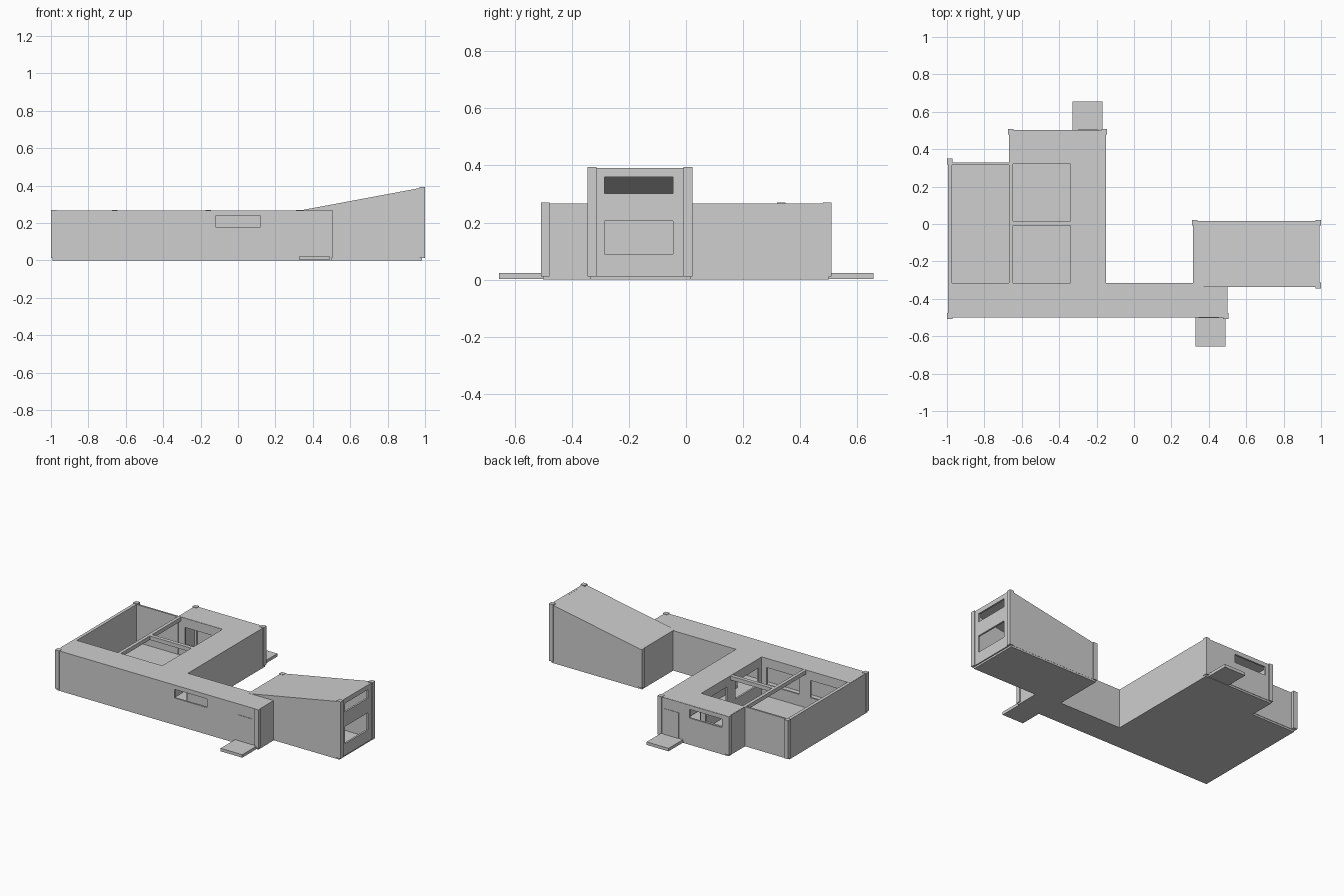
import bpy, bmesh
from mathutils import Vector

if "Cube" in bpy.data.objects:
    bpy.data.objects.remove(bpy.data.objects["Cube"])

mat = bpy.data.materials.new("light grey")
mat.diffuse_color = (0.62, 0.62, 0.62, 1)
mat.use_nodes = True
mat.node_tree.nodes["Principled BSDF"].inputs["Base Color"].default_value = mat.diffuse_color


def finish(bm, name):
    bmesh.ops.recalc_face_normals(bm, faces=bm.faces)
    me = bpy.data.meshes.new(name)
    bm.to_mesh(me)
    bm.free()
    me.materials.append(mat)
    ob = bpy.data.objects.new(name, me)
    bpy.context.collection.objects.link(ob)
    return ob


def extrude(bm, vec):
    r = bmesh.ops.extrude_face_region(bm, geom=bm.faces[:])
    vs = [g for g in r["geom"] if isinstance(g, bmesh.types.BMVert)]
    bmesh.ops.translate(bm, verts=vs, vec=vec)


def sheet(name, axis, pos, thick, us, vs, keep):
    """Flat sheet on a grid of cuts, keeping chosen cells, given thickness."""
    bm = bmesh.new()
    place = {"x": lambda u, v: (pos, u, v), "y": lambda u, v: (u, pos, v),
             "z": lambda u, v: (u, v, pos)}[axis]
    us, vs = sorted(set(us)), sorted(set(vs))
    for u0, u1 in zip(us, us[1:]):
        for v0, v1 in zip(vs, vs[1:]):
            if keep((u0 + u1) / 2, (v0 + v1) / 2):
                bm.faces.new([bm.verts.new(place(*p)) for p in
                              ((u0, v0), (u1, v0), (u1, v1), (u0, v1))])
    bmesh.ops.remove_doubles(bm, verts=bm.verts[:], dist=1e-5)
    d = Vector((axis == "x", axis == "y", axis == "z")) * thick
    extrude(bm, d)
    return finish(bm, name)


def wall(name, axis, pos, thick, u0, u1, holes=(), z1=0.266):
    us, vs = [u0, u1], [0.012, z1]
    for a, b, c, d in holes:
        us += [a, b]
        vs += [c, d]
    sheet(name, axis, pos, thick, us, vs,
          lambda u, v: not any(a < u < b and c < v < d for a, b, c, d in holes))


def box(name, x0, x1, y0, y1, z0, z1):
    return sheet(name, "z", z0, z1 - z0, [x0, x1], [y0, y1], lambda u, v: True)


def prism(name, pts, y, thick):
    """Side profile in x and z, extruded along y."""
    bm = bmesh.new()
    bm.faces.new([bm.verts.new((x, y, z)) for x, z in pts])
    extrude(bm, Vector((0, thick, 0)))
    return finish(bm, name)


def window(c):
    return (c - 0.12, c + 0.12, 0.09, 0.205)


def high_window(c):
    return (c - 0.12, c + 0.12, 0.18, 0.238)


T = 0.012
# floor plan zones
def in_bar(x, y): return x < 0.5 and y < -0.315
def in_wing(x, y): return -0.665 < x < -0.15
def in_court(x, y): return x < -0.34 and -0.315 < y < 0.325
def in_studio(x, y): return x > 0.315 and -0.335 < y < 0.015

PX = [-0.993, -0.665, -0.34, -0.15, 0.315, 0.5, 0.985]
PY = [-0.5, -0.335, -0.315, 0.015, 0.325, 0.5]
sheet("floor_slab", "z", 0, 0.014, PX, PY, lambda x, y:
      in_bar(x, y) or in_wing(x, y) or in_court(x, y) or in_studio(x, y))
sheet("flat_roof", "z", 0.258, 0.009, PX, PY, lambda x, y:
      (in_bar(x, y) or in_wing(x, y)) and not in_court(x, y))

# outer walls
wall("south_wall", "y", -0.5, T, -0.995, 0.5, [high_window(0)])
wall("west_wall", "x", -0.995, 0.022, -0.5, 0.328)
wall("bar_east_wall", "x", 0.5, -T, -0.5, -0.335)
wall("bar_north_wall", "y", -0.315, -T, -0.15, 0.315)
wall("wing_east_wall", "x", -0.15, -T, -0.315, 0.503)
wall("wing_north_wall", "y", 0.503, -T, -0.668, -0.15, [high_window(-0.497)])
wall("wing_west_wall", "x", -0.668, T, 0.322, 0.503)
wall("court_north_wall", "y", 0.328, -T, -0.995, -0.665)

# courtyard walls with windows
wall("court_wing_wall", "y", 0.322, T, -0.66, -0.34, [window(-0.497)])
wall("court_east_wall", "x", -0.34, T, -0.315, 0.322,
     [window(-0.16), window(0.17)])
wall("court_south_wall", "y", -0.315, -T, -0.98, -0.34,
     [window(-0.82), window(-0.497)])

# courtyard beams
box("long_beam", -0.669, -0.647, -0.315, 0.325, 0.24, 0.266)
box("cross_beam", -0.65, -0.34, -0.008, 0.017, 0.24, 0.266)

# studio with rising roof
wall("studio_west_wall", "x", 0.315, T, -0.315, 0.015)
wall("studio_east_wall", "x", 0.993, -T, -0.338, 0.015,
     [window(-0.165), (-0.285, -0.045, 0.302, 0.36)], z1=0.389)
prism("studio_north_wall", [(0.315, 0.012), (0.993, 0.012), (0.993, 0.389),
                            (0.335, 0.266), (0.315, 0.266)], 0.016, -T)
prism("studio_south_wall", [(0.5, 0.012), (0.993, 0.012), (0.993, 0.389),
                            (0.335, 0.266), (0.5, 0.264)], -0.338, T)
prism("studio_roof", [(0.315, 0.258), (0.335, 0.258), (0.993, 0.381),
                      (0.993, 0.391), (0.335, 0.268), (0.315, 0.268)],
      -0.338, 0.354)

# corner trims: outer corner and direction towards the inside
corners = [(-1.0, -0.507, 1, 1, 0.27), (-1.0, 0.349, 1, -1, 0.27),
           (-0.674, 0.509, 1, -1, 0.27), (-0.15 + 0.005, 0.509, -1, -1, 0.27),
           (0.506, -0.507, -1, 1, 0.27), (0.309, 0.022, 1, -1, 0.27),
           (1.0, 0.022, -1, -1, 0.394), (1.0, -0.344, -1, 1, 0.394)]
for i, (x, y, sx, sy, h) in enumerate(corners):
    a, b = sorted((x, x + sx * 0.03))
    c, d = sorted((y, y + sy * 0.03))
    box(f"corner_trim_{i}", a, b, c, d, 0.012, h)

# entrance slabs and doors
box("front_step", 0.33, 0.49, -0.655, -0.5, 0.003, 0.023)
box("back_step", -0.33, -0.168, 0.5, 0.656, 0.003, 0.023)
box("front_door", 0.345, 0.455, -0.503, -0.498, 0.014, 0.195)
box("back_door", -0.3, -0.19, 0.5, 0.506, 0.014, 0.195)
